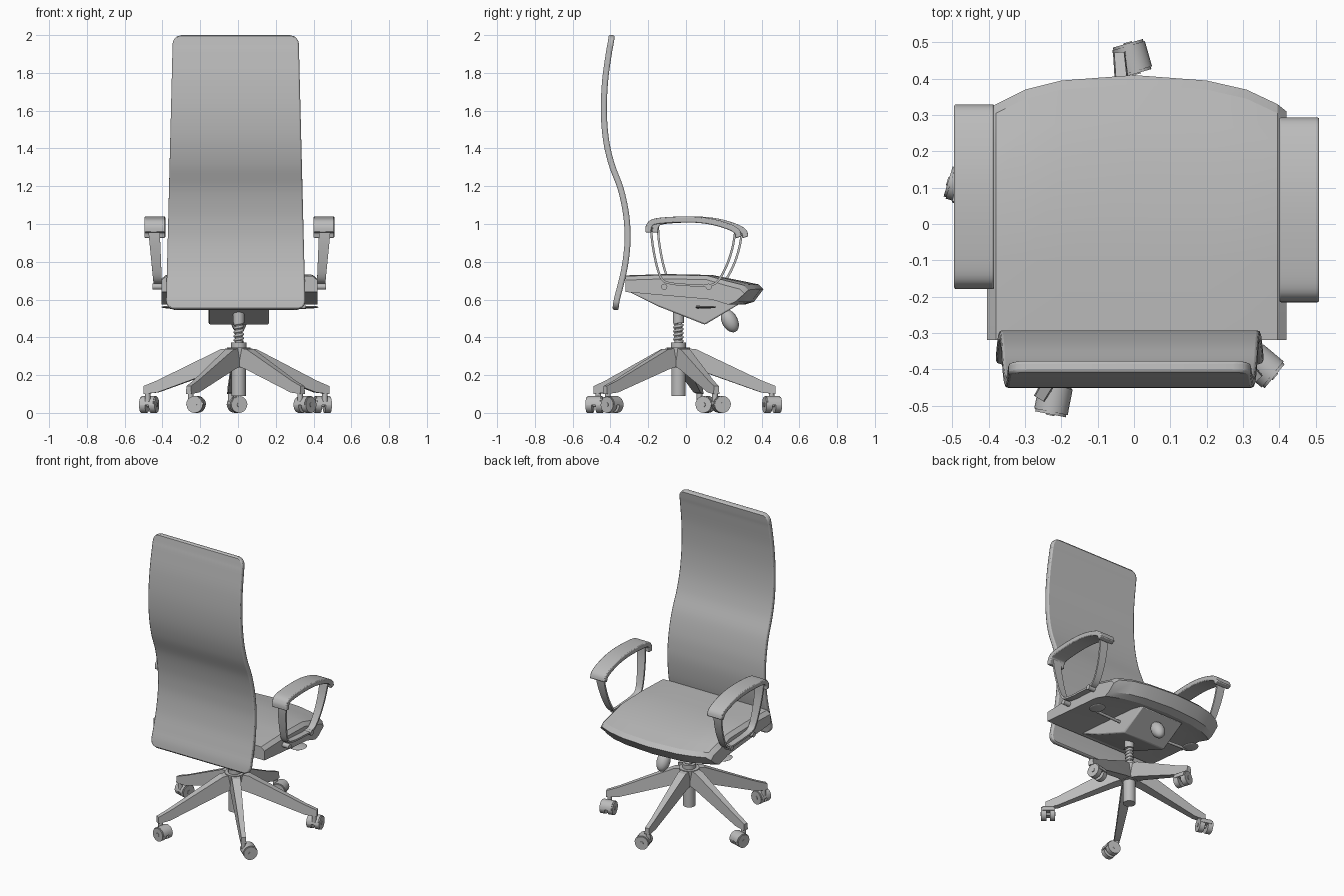
import bpy, bmesh, math
from mathutils import Vector, Matrix

if "Cube" in bpy.data.objects:
    bpy.data.objects.remove(bpy.data.objects["Cube"], do_unlink=True)

grey = bpy.data.materials.new("plain_grey")
grey.use_nodes = True
grey.diffuse_color = (0.5, 0.5, 0.5, 1)
grey.node_tree.nodes["Principled BSDF"].inputs["Base Color"].default_value = (0.5, 0.5, 0.5, 1)


def finish(name, bm, angle=35, bevel=0):
    """Turn a bmesh into a named object, smooth below the given angle."""
    bmesh.ops.recalc_face_normals(bm, faces=bm.faces)
    mesh = bpy.data.meshes.new(name)
    bm.to_mesh(mesh)
    bm.free()
    mesh.materials.append(grey)
    mesh.shade_smooth()
    mesh.set_sharp_from_angle(angle=math.radians(angle))
    obj = bpy.data.objects.new(name, mesh)
    bpy.context.collection.objects.link(obj)
    if bevel:
        mod = obj.modifiers.new("soft_edges", "BEVEL")
        mod.width, mod.segments = bevel, 2
        mod.limit_method, mod.angle_limit = "ANGLE", math.radians(40)
    return obj


def loft(name, rings, angle=35, bevel=0):
    """Skin a list of equal rings and cap both ends."""
    bm = bmesh.new()
    rows = [[bm.verts.new(p) for p in ring] for ring in rings]
    n = len(rows[0])
    for a, b in zip(rows, rows[1:]):
        for i in range(n):
            j = (i + 1) % n
            bm.faces.new((a[i], a[j], b[j], b[i]))
    bm.faces.new(rows[0])
    bm.faces.new(rows[-1])
    return finish(name, bm, angle, bevel)


def spline(points, steps=6):
    """Catmull-Rom curve through (y, z) points."""
    pts = [Vector(p) for p in points]
    pts = [2 * pts[0] - pts[1]] + pts + [2 * pts[-1] - pts[-2]]
    out = []
    for a, b, c, d in zip(pts, pts[1:], pts[2:], pts[3:]):
        for k in range(steps):
            t = k / steps
            out.append(0.5 * (2 * b + (c - a) * t + (2 * a - 5 * b + 4 * c - d) * t * t
                              + (3 * b - a - 3 * c + d) * t ** 3))
    return out + [pts[-2]]


def ribbon(name, path, center, half, thick, bevel=0):
    """Strip of flat section swept along a (y, z) path."""
    rings = []
    for i, p in enumerate(path):
        d = (path[min(i + 1, len(path) - 1)] - path[max(i - 1, 0)]).normalized()
        n = Vector((-d.y, d.x)) * thick / 2
        c, w = center(p), half(p)
        rings.append([(c + s * w, *(p + n * k)) for s, k in ((-1, 1), (1, 1), (1, -1), (-1, -1))])
    return loft(name, rings, 40, bevel)


def rod(name, a, b, r1, r2=None, sides=24):
    """Cylinder or cone between two points."""
    a, b = Vector(a), Vector(b)
    bm = bmesh.new()
    turn = (b - a).to_track_quat("Z", "Y").to_matrix().to_4x4()
    bmesh.ops.create_cone(bm, cap_ends=True, segments=sides, radius1=r1,
                          radius2=r1 if r2 is None else r2, depth=(b - a).length,
                          matrix=Matrix.Translation((a + b) / 2) @ turn)
    return finish(name, bm)


def ellipsoid(name, loc, size, tilt=0):
    bm = bmesh.new()
    m = Matrix.Translation(loc) @ Matrix.Rotation(tilt, 4, "X") @ Matrix.Diagonal((*size, 1))
    bmesh.ops.create_uvsphere(bm, u_segments=20, v_segments=12, radius=1, matrix=m)
    return finish(name, bm)


# Backrest: S-curved panel, narrower at the top, with rounded corners
TOP, BOTTOM, CORNER = 2.0, 0.545, 0.05


def back_half(p):
    d = max(0.0, min(TOP - p.y, p.y - BOTTOM, CORNER))
    return 0.383 - 0.05 * p.y / TOP - CORNER + math.sqrt(max(0, CORNER ** 2 - (CORNER - d) ** 2))


back_path = spline([(-0.374, BOTTOM), (-0.366, 0.6), (-0.348, 0.67), (-0.325, 0.77), (-0.311, 0.88),
                    (-0.31, 0.97), (-0.32, 1.07), (-0.347, 1.19), (-0.395, 1.32), (-0.424, 1.45),
                    (-0.435, 1.6), (-0.428, 1.76), (-0.409, 1.9), (-0.4, 1.95), (-0.392, TOP)])
ribbon("backrest", back_path, lambda p: -0.012, back_half, 0.032, 0.008)

# Seat cushion: side profile swept across, front edge bowed and sides eased
seat_profile = [(-0.32, 0.64), (-0.32, 0.728), (-0.1, 0.735), (0.14, 0.73), (0.29, 0.70), (0.385, 0.68),
                (0.41, 0.655), (0.36, 0.588), (0.31, 0.573), (0.18, 0.6)]
rings = []
for x, pull, drop in ((-0.405, 0.1, 0.025), (-0.38, 0.08, 0.004), (-0.3, 0.04, 0), (-0.2, 0.015, 0), (0, 0, 0),
                      (0.2, 0.015, 0), (0.31, 0.04, 0), (0.395, 0.08, 0.004), (0.42, 0.1, 0.025)):
    rings.append([(x, y - pull * max(0, min(1, (y - 0.05) / 0.3)), z - (drop if z > 0.65 else 0))
                  for y, z in seat_profile])
loft("seat", rings, 28)

# Tilt mechanism under the seat, with tension knob
mech = [(-0.31, 0.645), (-0.15, 0.565), (0.1, 0.467), (0.28, 0.575), (0.2, 0.61)]
loft("tilt_mechanism", [[(x, y, z) for y, z in mech] for x in (-0.155, 0.165)], 20, 0.008)
ellipsoid("tension_knob", (0.005, 0.232, 0.487), (0.042, 0.042, 0.065), math.radians(28))

# Armrests: wide pad over a thin looped strap, bolted to the seat side
pad_path = spline([(-0.2, 0.955), (-0.195, 0.99), (-0.16, 1.014), (-0.02, 1.024), (0.1, 1.018),
                   (0.2, 0.995), (0.265, 0.965), (0.28, 0.93)])
strap_path = spline([(-0.185, 0.99), (-0.178, 0.9), (-0.155, 0.78), (-0.125, 0.705), (-0.07, 0.684),
                     (0.03, 0.676), (0.12, 0.674), (0.17, 0.7), (0.215, 0.78), (0.245, 0.87), (0.262, 0.965)])
for side, sign, shift in (("left", 1, 0), ("right", -1, 0.036)):
    move = Vector((shift, 0))
    mid = 0.0075 + sign * 0.4475
    ribbon(side + "_arm_pad", [p + move for p in pad_path], lambda p: mid, lambda p: 0.055, 0.032, 0.008)
    ribbon(side + "_arm_strap", [p + move for p in strap_path],
           lambda p: mid + sign * 0.07 * (p.y - 0.9), lambda p: 0.021 + 0.03 * (p.y - 0.65), 0.012)
    for y in (-0.115, 0.12):
        rod(side + "_arm_bolt", (mid - sign * 0.08, y + shift, 0.668), (mid + sign * 0.012, y + shift, 0.668), 0.016)
    # Control lever reaching out below the seat
    rod(side + "_lever_rod", (sign * 0.14, 0.06, 0.56), (sign * 0.36, 0.07, 0.56), 0.009, sides=12)
    ellipsoid(side + "_lever_paddle", (0.01 + sign * 0.37, 0.105, 0.56), (0.046, 0.055, 0.007))

# Column: lower tube, hub, collar, coiled sleeve and top socket
CX, CY = 0.004, -0.04
for name, z1, z2, r1, r2 in (("column_tube", 0.09, 0.27, 0.038, 0.038), ("hub", 0.24, 0.345, 0.05, 0.062),
                             ("collar", 0.34, 0.372, 0.04, 0.04), ("column_core", 0.36, 0.5, 0.02, 0.02),
                             ("top_socket", 0.475, 0.57, 0.03, 0.03)):
    rod(name, (CX, CY, z1), (CX, CY, z2), r1, r2)
coil = bpy.data.curves.new("coiled_sleeve", "CURVE")
coil.dimensions, coil.bevel_depth, coil.bevel_resolution = "3D", 0.008, 2
coil.materials.append(grey)
line = coil.splines.new("POLY")
line.points.add(80)
for i, p in enumerate(line.points):
    a = i * math.tau / 16
    p.co = (CX + 0.02 * math.cos(a), CY + 0.02 * math.sin(a), 0.375 + 0.105 * i / 80, 1)
bpy.context.collection.objects.link(bpy.data.objects.new("coiled_sleeve", coil))


# Five tapered legs, each with a swivelled twin-wheel caster
def polar(deg):
    return Vector((math.cos(math.radians(deg)), math.sin(math.radians(deg)), 0))


for angle, turn, axle in ((95, -1, 106), (167, -1, 163), (239, 1, 259), (311, 1, 320), (23, 1, 12)):
    out, across = polar(angle), polar(angle + 90)
    base = Vector((CX, CY, 0))
    rings = []
    for r, low, high, w in ((0.02, 0.25, 0.343, 0.035), (0.09, 0.232, 0.338, 0.033),
                            (0.44, 0.108, 0.172, 0.019), (0.515, 0.1, 0.142, 0.017)):
        rings.append([base + out * r + across * s * w * k + Vector((0, 0, z))
                      for s, z, k in ((-1, low, 1), (1, low, 1), (1, high, 0.8), (-1, high, 0.8))])
    loft("leg", rings, 20)
    foot = base + out * 0.495
    rod("caster_stem", foot + Vector((0, 0, 0.06)), foot + Vector((0, 0, 0.12)), 0.015, sides=12)
    hub = foot + across * turn * 0.034 + Vector((0, 0, 0.043))
    axis, front = polar(axle), polar(axle + 90)
    for s in (-1, 1):
        rod("caster_wheel", hub + axis * s * 0.01, hub + axis * s * 0.043, 0.043)
    # Hood: half-round cover over both wheels
    arc = [math.pi * i / 10 for i in range(11)]
    loft("caster_hood", [[hub + axis * s + front * 0.047 * math.cos(a) + Vector((0, 0, 0.047 * math.sin(a)))
                          for a in arc] for s in (-0.036, 0.036)])
    rod("caster_axle", hub - axis * 0.046, hub + axis * 0.046, 0.012, sides=12)
